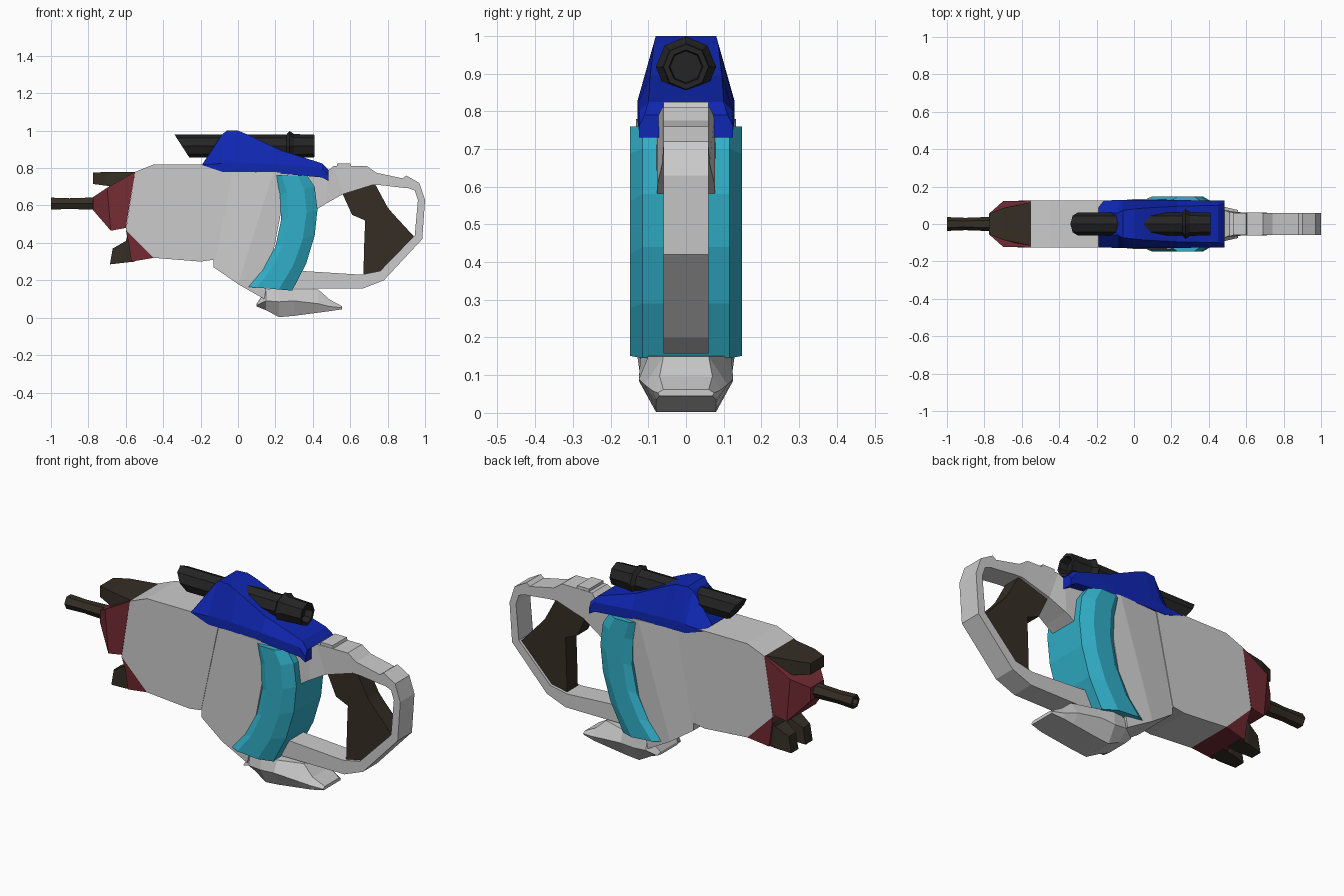
import bpy, bmesh, math

COLORS = {
    "blue": (0.005, 0.02, 0.45, 1), "cyan": (0.03, 0.43, 0.58, 1),
    "red": (0.18, 0.025, 0.035, 1), "brown": (0.035, 0.027, 0.018, 1),
    "black": (0.018, 0.018, 0.018, 1),
}
MATS = {}
for key, rgba in COLORS.items():
    MATS[key] = bpy.data.materials.new(key)
    MATS[key].diffuse_color = rgba


def loft(name, rings, color=None):
    """Skin a list of equal-length rings and cap both ends."""
    bm = bmesh.new()
    vs = [[bm.verts.new(p) for p in r] for r in rings]
    n = len(rings[0])
    for a, b in zip(vs, vs[1:]):
        for i in range(n):
            j = (i + 1) % n
            bm.faces.new((a[i], a[j], b[j], b[i]))
    bm.faces.new(vs[0])
    bm.faces.new(vs[-1])
    bmesh.ops.recalc_face_normals(bm, faces=bm.faces)
    me = bpy.data.meshes.new(name)
    bm.to_mesh(me)
    bm.free()
    if color:
        me.materials.append(MATS[color])
    ob = bpy.data.objects.new(name, me)
    bpy.context.collection.objects.link(ob)
    return ob


def prism(name, pts, w, color=None):
    """Side profile (x, z) extruded to half width w."""
    return loft(name, [[(x, y, z) for x, z in pts] for y in (-w, w)], color)


def strap(name, secs, color=None, cy=0):
    """Sections (x1, z1, x2, z2, half width) swept in the side plane."""
    return loft(name, [[(a, cy - w, b), (a, cy + w, b), (c, cy + w, d), (c, cy - w, d)]
                       for a, b, c, d, w in secs], color)


def hull(name, secs, color=None):
    """Sections along x: (x, z and half width of bottom, shoulder, top)."""
    rings = []
    for x, zb, wb, zs, ws, zt, wt in secs:
        half = [(wb, zb), (ws, zs), (wt, zt)]
        rings.append([(x, -w, z) for w, z in half] + [(x, w, z) for w, z in half[::-1]])
    return loft(name, rings, color)


def tube(name, secs, z, sides, color):
    """Sections (x, radius, slant) around an axis along x."""
    rings = []
    for x, r, slant in secs:
        ang = [math.tau * i / sides for i in range(sides)]
        rings.append([(x - slant * math.sin(a), r * math.cos(a), z + r * math.sin(a)) for a in ang])
    return loft(name, rings, color)


# Main body: front block and slightly faceted rear block
prism("body_front", [(-.55, .78), (-.45, .82), (-.15, .82), (-.03, .78), (-.13, .31),
                     (-.20, .30), (-.45, .32), (-.60, .47)], .125)
strap("body_rear", [(-.12, .80, -.13, .31, .123), (-.03, .78, -.13, .27, .121),
                    (.19, .78, .0, .18, .133), (.27, .77, .14, .10, .122)])

# Blue top housing and the dark barrel running through it
hull("top_housing", [(-.19, .815, .125, .818, .125, .822, .05),
                     (-.085, .78, .128, .825, .128, .98, .06),
                     (-.06, .78, .128, .83, .128, 1.0, .073),
                     (.0, .78, .128, .83, .128, 1.0, .08),
                     (.05, .78, .128, .828, .128, .98, .085),
                     (.23, .77, .128, .82, .128, .895, .095),
                     (.45, .75, .125, .80, .125, .825, .1),
                     (.485, .73, .125, .76, .125, .79, .11)], "blue")
tube("scope_barrel", [(-.30, .062, .04), (-.1, .062, 0), (.26, .062, 0), (.275, .08, 0),
                      (.30, .064, 0), (.41, .06, 0), (.41, .045, 0), (.37, .042, 0)],
     .918, 8, "black")

# Cyan crescent band with chamfered flanks
left = [(.20, .76), (.225, .66), (.23, .52), (.20, .38), (.13, .25), (.05, .165)]
right = [(.37, .76), (.41, .70), (.425, .58), (.41, .44), (.365, .29), (.29, .145)]
rings = []
for (a, b), (c, d) in zip(left, right):
    half = [(a + (c - a) * t, w, b + (d - b) * t)
            for t, w in ((0, .126), (.2, .148), (.7, .148), (1, .115))]
    rings.append([(x, -w, z) for x, w, z in half] + [(x, w, z) for x, w, z in half[::-1]])
loft("crescent_band", rings, "cyan")

# Rear handle loop, its top step and the dark grip
strap("handle_loop", [(.36, .78, .36, .54, .08), (.48, .785, .47, .61, .075),
                      (.51, .81, .56, .66, .063), (.69, .81, .72, .71, .06),
                      (.74, .775, .77, .708, .06), (.88, .745, .88, .695, .06),
                      (.90, .76, .91, .693, .06), (.97, .72, .945, .68, .06),
                      (1.0, .63, .962, .63, .06), (.985, .42, .945, .44, .06),
                      (.78, .20, .76, .25, .06), (.67, .157, .66, .23, .06),
                      (.34, .157, .34, .25, .06), (.22, .157, .25, .27, .06)])
strap("handle_step", [(.53, .825, .53, .79, .06), (.60, .825, .61, .79, .06)])
strap("grip", [(.56, .66, .73, .72, .045), (.61, .55, .80, .59, .045),
               (.68, .52, .825, .56, .045), (.675, .40, .94, .435, .045),
               (.67, .22, .77, .25, .045)], "brown")

# Winged foot under the body
hull("foot", [(.10, .06, .06, .066, .10, .075, .07),
              (.15, .04, .07, .09, .125, .15, .11),
              (.22, .003, .08, .085, .125, .165, .12),
              (.30, .01, .08, .09, .125, .15, .10),
              (.43, .027, .08, .075, .11, .15, .06),
              (.49, .035, .08, .06, .09, .097, .07),
              (.555, .045, .07, .053, .075, .062, .06)])

# Red nose pieces
strap("nose_upper", [(-.55, .78, -.60, .48, .125), (-.70, .695, -.68, .465, .122),
                     (-.775, .645, -.775, .575, .055)], "red")
strap("nose_lower", [(-.60, .47, -.45, .32, .125), (-.585, .40, -.57, .30, .115)], "red")

# Brown muzzle rod and prongs
tube("muzzle_rod", [(-.70, .038, 0), (-.77, .038, 0), (-.90, .033, 0), (-1.0, .037, 0),
                    (-1.0, .024, 0), (-.96, .022, 0)], .61, 6, "brown")
strap("upper_prong", [(-.54, .78, -.57, .68, .118), (-.70, .78, -.70, .705, .085),
                      (-.775, .775, -.775, .715, .055)], "brown")
for side, label in ((-1, "front"), (1, "back")):
    strap("lower_prong_" + label, [(-.58, .47, -.55, .30, .045), (-.60, .41, -.60, .295, .045),
                                   (-.67, .37, -.685, .285, .03)], "brown", side * .06)
